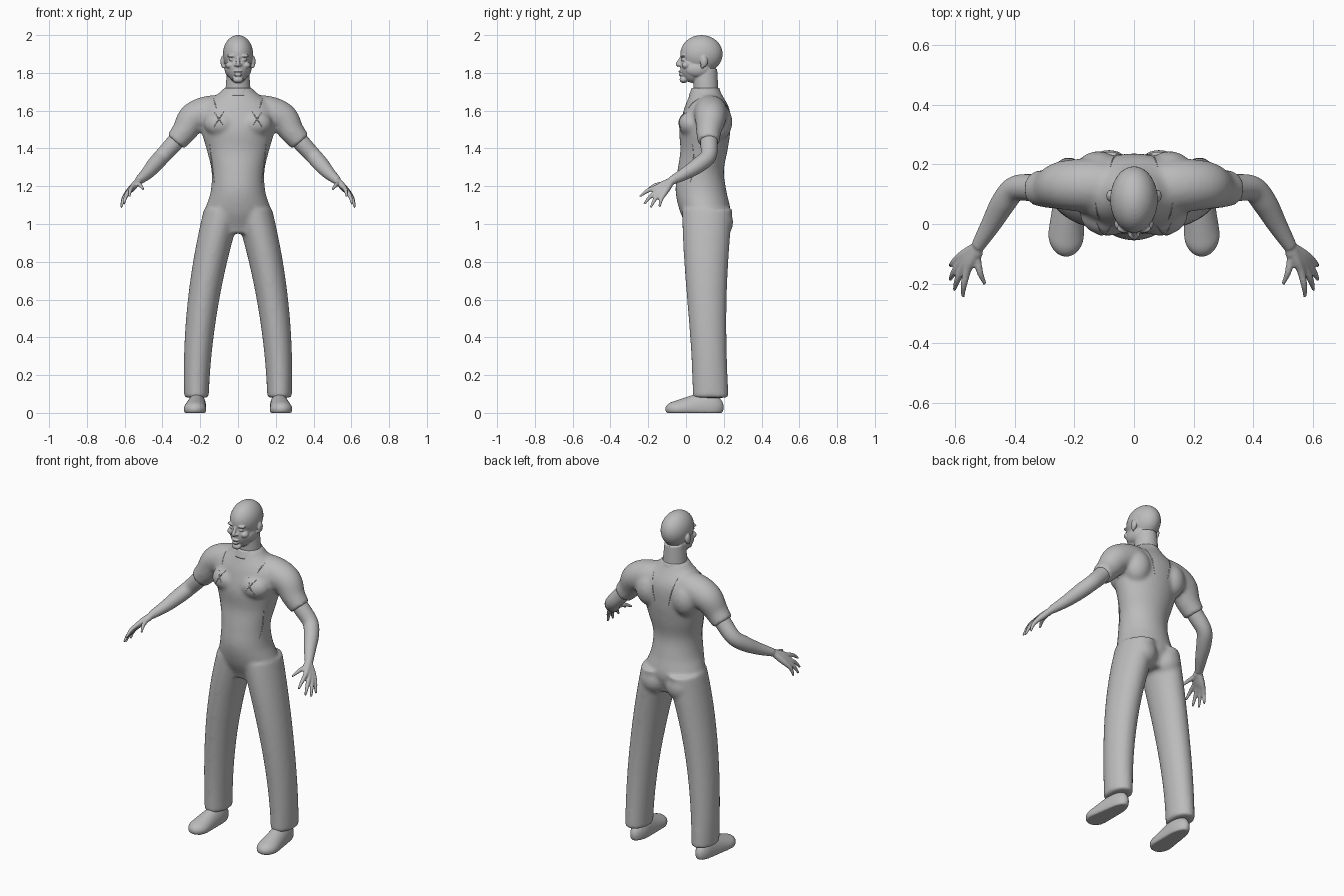
import bpy, bmesh, math
from mathutils import Vector, Matrix
from mathutils.bvhtree import BVHTree

default_cube = bpy.data.objects.get("Cube")
if default_cube:
    bpy.data.objects.remove(default_cube)

grey = bpy.data.materials.new("plain grey")
grey.use_nodes = True
COLOUR = (0.5, 0.5, 0.5, 1)
grey.diffuse_color = COLOUR
grey.node_tree.nodes["Principled BSDF"].inputs["Base Color"].default_value = COLOUR


def along(values, t):
    """Smooth value at t from 0 to 1 through evenly spaced vectors."""
    last = len(values) - 1
    i = min(int(t * last), last - 1)
    f = t * last - i
    before, start, end, after = (Vector(values[min(max(i + k, 0), last)]) for k in (-1, 0, 1, 2))
    leave, arrive = (end - before) / 2, (after - start) / 2
    ease = f * f * (3 - 2 * f)
    return start.lerp(end, ease) + leave * f * (1 - f) ** 2 - arrive * f * f * (1 - f)


def skin(bm, rings):
    """Bridge rings of points into a closed tube."""
    loops = [[bm.verts.new(point) for point in ring] for ring in rings]
    for lower, upper in zip(loops, loops[1:]):
        for i in range(len(lower)):
            bm.faces.new((lower[i - 1], lower[i], upper[i], upper[i - 1]))
    bm.faces.new(loops[0])
    bm.faces.new(loops[-1])


def directions(sides):
    angles = [math.tau * i / sides for i in range(sides)]
    return [(math.cos(angle), math.sin(angle)) for angle in angles]


def stack(bm, bottom, top, section, steps=30):
    """Level oval rings; section(t) gives centre x, half width, front y, back y."""
    rings = []
    for i in range(steps + 1):
        t = i / steps
        centre, half_width, front, back = section(t)
        z = bottom + (top - bottom) * t
        rings.append([(centre + half_width * c, (front + back) / 2 + (back - front) / 2 * s, z)
                      for c, s in directions(40)])
    skin(bm, rings)


def limb(bm, path, radii, steps=24, sides=20):
    """Round tube along a smooth path with changing radius."""
    points = [along(path, i / steps) for i in range(steps + 1)]
    rings = []
    for i, point in enumerate(points):
        tangent = (points[min(i + 1, steps)] - points[max(i - 1, 0)]).normalized()
        across = tangent.cross(Vector((0.1, 0.1, 1))).normalized()
        up = across.cross(tangent)
        radius = along([(r, 0) for r in radii], i / steps).x
        rings.append([point + radius * (across * c + up * s) for c, s in directions(sides)])
    skin(bm, rings)


def ball(bm, centre, size):
    matrix = Matrix.Translation(centre) @ Matrix.Diagonal((*size, 1))
    return bmesh.ops.create_uvsphere(bm, u_segments=32, v_segments=20, radius=1, matrix=matrix)["verts"]


def mirror(bm):
    """Add the other half of everything built so far."""
    copy = bmesh.ops.duplicate(bm, geom=bm.verts[:] + bm.edges[:] + bm.faces[:])["geom"]
    flipped = [part for part in copy if isinstance(part, bmesh.types.BMVert)]
    bmesh.ops.scale(bm, vec=(-1, 1, 1), verts=flipped)


def finish(bm, name, voxel=0, passes=0):
    """Make the object; fuse overlapping volumes when a voxel size is given."""
    bmesh.ops.recalc_face_normals(bm, faces=bm.faces[:])
    mesh = bpy.data.meshes.new(name)
    bm.to_mesh(mesh)
    bm.free()
    mesh.materials.append(grey)
    mesh.shade_smooth()
    part = bpy.data.objects.new(name, mesh)
    bpy.context.collection.objects.link(part)
    if voxel:
        fuse = part.modifiers.new("fuse", 'REMESH')
        fuse.mode = 'VOXEL'
        fuse.voxel_size = voxel
        fuse.use_smooth_shade = True
        soften = part.modifiers.new("soften", 'SMOOTH')
        soften.iterations = passes
    return part


def pair(name, build, voxel=0, passes=0):
    """Build a left part and its right twin."""
    for side, sign in (("left", 1), ("right", -1)):
        bm = bmesh.new()
        build(bm)
        bmesh.ops.scale(bm, vec=(sign, 1, 1), verts=bm.verts[:])
        finish(bm, side + "_" + name, voxel, passes)


# Shirt and trousers, fused into one suit
TORSO = list(zip((0.15, 0.175, 0.145, 0.14, 0.165, 0.195, 0.2, 0.075),
                 (0.02, -0.03, -0.055, -0.045, -0.03, -0.035, -0.01, 0.03),
                 (0.2, 0.235, 0.215, 0.2, 0.22, 0.235, 0.23, 0.175)))


def trouser_leg(t):
    front = 0.035 - 0.055 * t * t * (3 - 2 * t)
    back = 0.225 + 0.02 * (t - math.sin(math.pi * t))
    return 0.22 - 0.14 * t * t, 0.065 + 0.035 * t, front, back


bm = bmesh.new()
stack(bm, 0.08, 1.08, trouser_leg)
# shoulder and sleeve
limb(bm, [(0.05, 0.13, 1.6), (0.15, 0.13, 1.59), (0.235, 0.13, 1.56), (0.285, 0.12, 1.49), (0.33, 0.12, 1.435)],
     (0.08, 0.09, 0.083, 0.067, 0.058))
# chest, shoulder blade and seat
ball(bm, (0.09, 0.03, 1.53), (0.09, 0.07, 0.07))
ball(bm, (0.12, 0.17, 1.54), (0.08, 0.075, 0.1))
ball(bm, (0.085, 0.165, 1.01), (0.085, 0.085, 0.09))
mirror(bm)
stack(bm, 0.95, 1.72, lambda t: (0, *along(TORSO, t)))
suit = finish(bm, "shirt_and_trousers", 0.011, 6)

# Head: paired features first, then the middle
bm = bmesh.new()
ball(bm, (0.012, -0.034, 1.842), (0.009, 0.01, 0.007))   # nostril
ball(bm, (0.032, -0.011, 1.87), (0.015, 0.015, 0.009))   # eye
ball(bm, (0.033, -0.015, 1.89), (0.025, 0.015, 0.008))   # brow
ball(bm, (0.044, 0, 1.84), (0.022, 0.022, 0.018))        # cheek
ball(bm, (0.08, 0.095, 1.86), (0.013, 0.02, 0.03))       # ear
ball(bm, (0.078, 0.088, 1.838), (0.01, 0.011, 0.013))    # ear lobe
ball(bm, (0.035, 0.06, 1.82), (0.036, 0.07, 0.045))      # jaw
mirror(bm)
ball(bm, (0, 0.082, 1.9), (0.08, 0.112, 0.1))            # skull
ball(bm, (0, 0.035, 1.835), (0.062, 0.066, 0.088))       # face
ball(bm, (0, -0.012, 1.764), (0.028, 0.022, 0.018))      # chin
ball(bm, (0, -0.029, 1.807), (0.024, 0.012, 0.006))      # upper lip
ball(bm, (0, -0.027, 1.789), (0.021, 0.012, 0.007))      # lower lip
limb(bm, [(0, -0.02, 1.89), (0, -0.034, 1.865), (0, -0.043, 1.846), (0, -0.036, 1.836)],
     (0.008, 0.009, 0.012, 0.008))                       # nose
stack(bm, 1.64, 1.82, lambda t: (0, 0.072 - 0.014 * t, 0.045 - 0.01 * t, 0.175 - 0.01 * t))  # neck
finish(bm, "head_and_neck", 0.004, 3)

# Collar band
bm = bmesh.new()
stack(bm, 1.68, 1.72, lambda t: (0, 0.085 - 0.013 * t, 0.015 + 0.015 * t, 0.19 - 0.014 * t), 6)
finish(bm, "collar")

# Bare arm, palm and fanned fingers
WRIST = Vector((0.525, -0.075, 1.23))


def finger(bm, knuckle, tip):
    bend = knuckle.lerp(tip, 0.5) + Vector((0.004, -0.004, 0.006))
    limb(bm, [WRIST, WRIST.lerp(knuckle, 0.6), knuckle, bend, tip], (0.018, 0.018, 0.014, 0.011, 0.006), sides=12)


def arm(bm):
    limb(bm, [(0.29, 0.12, 1.485), (0.34, 0.122, 1.425), (0.4, 0.118, 1.36), (0.44, 0.07, 1.315),
              (0.48, 0, 1.27), WRIST], (0.045, 0.046, 0.043, 0.042, 0.034, 0.023))
    for i in range(4):
        f = i / 3
        spread = Vector((0.017, -0.014, -0.025)) * math.sin(math.pi * f)
        knuckle = Vector((0.56, -0.155, 1.195)).lerp(Vector((0.59, -0.115, 1.16)), f)
        tip = Vector((0.575, -0.245, 1.145)).lerp(Vector((0.618, -0.14, 1.09)), f)
        finger(bm, knuckle + spread / 3, tip + spread)
    finger(bm, Vector((0.527, -0.115, 1.215)), Vector((0.5, -0.203, 1.183)))


pair("arm_and_hand", arm, 0.005, 3)


# Shoe: hull over toe and heel, flattened at the sole
def shoe(bm):
    verts = ball(bm, (0.228, -0.035, 0.02), (0.06, 0.075, 0.045))
    verts += ball(bm, (0.217, 0.1, 0.03), (0.048, 0.1, 0.08))
    for vert in verts:
        vert.co.z = max(vert.co.z, 0)
    hull = bmesh.ops.convex_hull(bm, input=verts)
    inside = {part for part in hull["geom_interior"] if isinstance(part, bmesh.types.BMVert)}
    bmesh.ops.delete(bm, geom=list(inside), context='VERTS')


pair("shoe", shoe, 0.006, 2)

# Stitching laid on the suit surface
bpy.context.view_layer.update()
surface = BVHTree.FromObject(suit, bpy.context.evaluated_depsgraph_get())


def seam(name, start, end, facing):
    def build(bm):
        path = []
        for i in range(9):
            x, z = Vector(start).lerp(Vector(end), i / 8)
            path.append(surface.ray_cast(Vector((x, facing, z)), Vector((0, -facing, 0)))[0])
        limb(bm, path, (0.001, 0.003, 0.001), sides=6)
    pair(name, build)


seam("chest_fold", (0.075, 1.595), (0.13, 1.51), -1)
seam("chest_crease", (0.125, 1.59), (0.08, 1.525), -1)
seam("shoulder_seam", (0.13, 1.665), (0.115, 1.615), -1)
seam("side_seam", (0.15, 1.42), (0.125, 1.22), -1)
seam("back_seam", (0.08, 1.66), (0.045, 1.5), 1)
